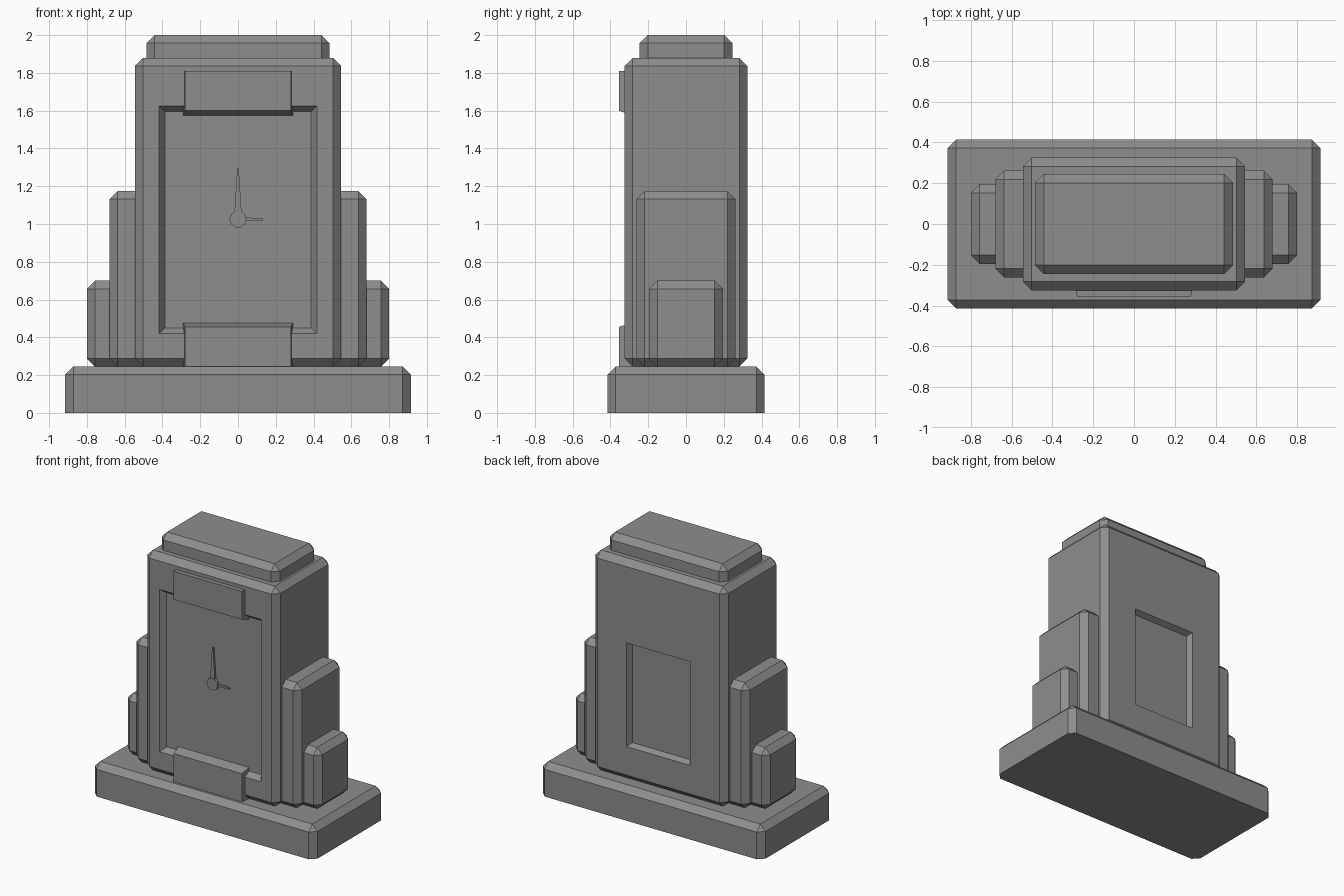
import bpy
import bmesh
from math import cos, sin, pi

cube = bpy.data.objects.get("Cube")
if cube:
    bpy.data.objects.remove(cube, do_unlink=True)

stone = bpy.data.materials.new("grey_stone")
stone.use_nodes = True
GREY = (0.27, 0.27, 0.27, 1)
stone.diffuse_color = GREY
stone.node_tree.nodes["Principled BSDF"].inputs["Base Color"].default_value = GREY


def finish(name, bm):
    bmesh.ops.recalc_face_normals(bm, faces=bm.faces)
    mesh = bpy.data.meshes.new(name)
    bm.to_mesh(mesh)
    bm.free()
    mesh.materials.append(stone)
    obj = bpy.data.objects.new(name, mesh)
    bpy.context.collection.objects.link(obj)
    return obj


def block(half_x, half_y, z0, z1, chamfer=0.043):
    """Box with every edge chamfered except those around the bottom."""
    bm = bmesh.new()
    bmesh.ops.create_cube(bm, size=2)
    for v in bm.verts:
        v.co = (v.co.x * half_x, v.co.y * half_y, z1 if v.co.z > 0 else z0)
    edges = [e for e in bm.edges if max(v.co.z for v in e.verts) > z0]
    bmesh.ops.bevel(bm, geom=edges, offset=chamfer, segments=1,
                    affect='EDGES', clamp_overlap=True)
    return bm


def recess(bm, side, half_x, z0, z1, slope, depth):
    """Sink a slope-walled panel into the front (-1) or back (+1) face."""
    bm.normal_update()
    face = max(bm.faces, key=lambda f: (round(f.normal.y * side, 3), f.calc_area()))
    y = face.calc_center_median().y
    mid = (z0 + z1) / 2
    for inset, sink in ((0, 0), (slope, depth)):
        bmesh.ops.inset_individual(bm, faces=[face], thickness=0.01)
        for v in face.verts:
            v.co.x = (half_x - inset) * (1 if v.co.x > 0 else -1)
            v.co.z = z1 - inset if v.co.z > mid else z0 + inset
            v.co.y = y - side * sink


def loft(name, front, back, y_front, y_back):
    """Solid between two matching x-z outlines."""
    bm = bmesh.new()
    a = [bm.verts.new((x, y_front, z)) for x, z in front]
    b = [bm.verts.new((x, y_back, z)) for x, z in back]
    n = len(a)
    bm.faces.new(a)
    bm.faces.new(b[::-1])
    for i in range(n):
        j = (i + 1) % n
        bm.faces.new((a[j], a[i], b[i], b[j]))
    return finish(name, bm)


def rect(half_x, z0, z1):
    return [(-half_x, z0), (half_x, z0), (half_x, z1), (-half_x, z1)]


# Stepped case
finish("base", block(0.915, 0.415, 0, 0.245))
finish("outer_shoulders", block(0.80, 0.195, 0.245, 0.70))
finish("inner_shoulders", block(0.68, 0.262, 0.245, 1.175))
finish("crown", block(0.485, 0.245, 1.88, 2.0))

# Main body with the dial recess in front and a hatch recess behind
body = block(0.545, 0.325, 0.245, 1.88)
recess(body, -1, 0.417, 0.42, 1.626, 0.03, 0.04)
recess(body, 1, 0.26, 0.50, 1.27, 0.02, 0.04)
finish("body", body)

# Plates overlapping the dial recess, flaring slightly toward the back
DIAL = -0.285
loft("upper_plate", rect(0.28, 1.60, 1.81), rect(0.29, 1.575, 1.812), -0.355, DIAL)
loft("lower_plate", rect(0.28, 0.245, 0.455), rect(0.29, 0.245, 0.477), -0.355, DIAL)

# Hands and hub
HUB_Z = 1.025
minute = [(-0.021, HUB_Z), (0.021, HUB_Z), (0.004, 1.295), (-0.004, 1.295)]
hour = [(0, HUB_Z - 0.012), (0.133, HUB_Z - 0.006), (0.133, HUB_Z + 0.004), (0, HUB_Z + 0.012)]
hub = [(0.045 * cos(i * pi / 5), HUB_Z + 0.045 * sin(i * pi / 5)) for i in range(10)]
for name, outline, height in (("minute_hand", minute, 0.014),
                              ("hour_hand", hour, 0.012),
                              ("hub", hub, 0.02)):
    loft(name, outline, outline, DIAL - height, DIAL)
